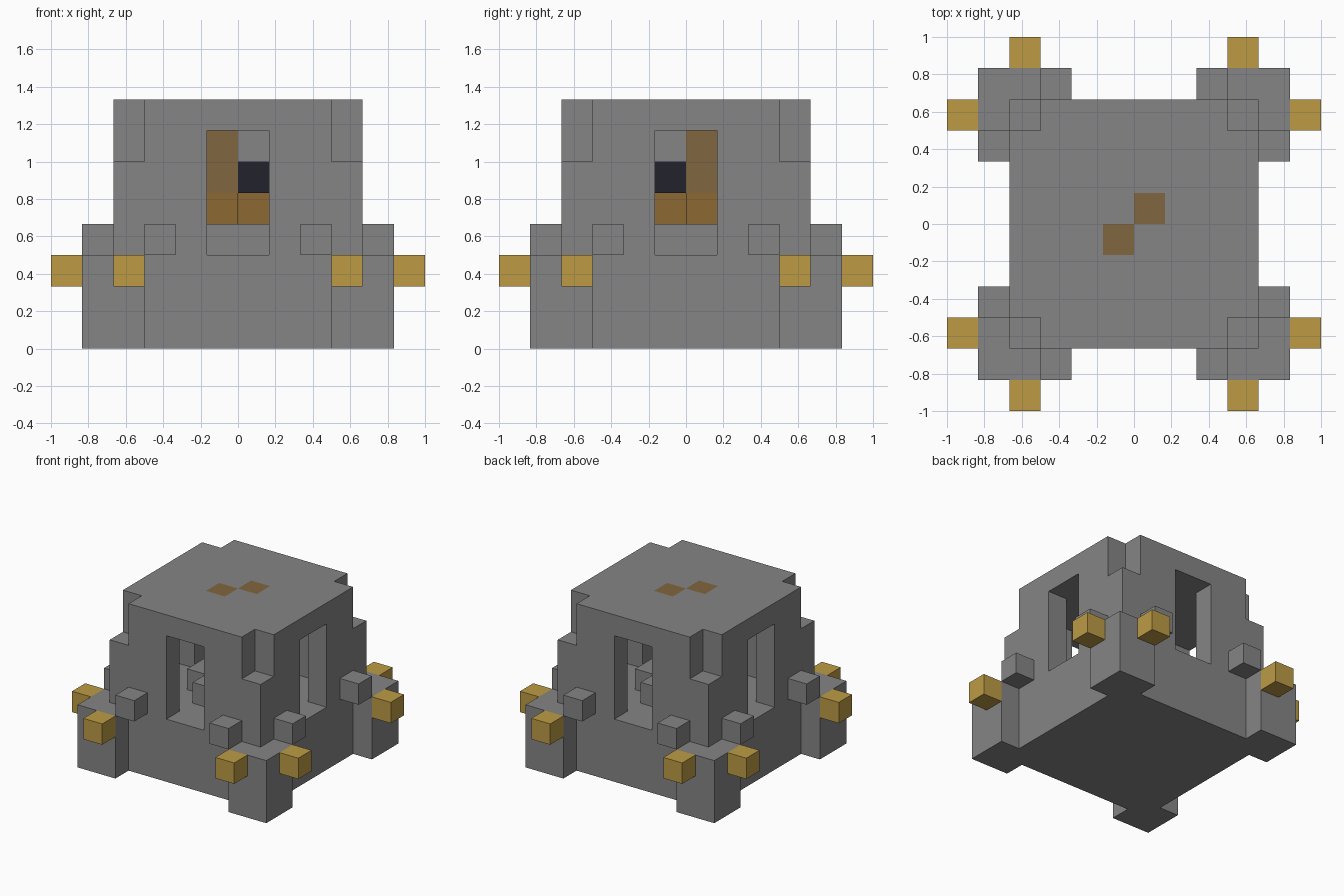
import bpy, bmesh
from itertools import product
from mathutils import Vector

if "Cube" in bpy.data.objects:
    bpy.data.objects.remove(bpy.data.objects["Cube"], do_unlink=True)

U = 1 / 6  # edge of one block


def material(name, rgb):
    m = bpy.data.materials.new(name)
    m.use_nodes = True
    m.diffuse_color = (*rgb, 1)
    m.node_tree.nodes["Principled BSDF"].inputs["Base Color"].default_value = (*rgb, 1)
    return m


STONE = material("stone grey", (0.235, 0.235, 0.235))
GOLD = material("gold", (0.51, 0.33, 0.06))
BROWN = material("wood brown", (0.216, 0.133, 0.05))
ORANGE = material("amber brown", (0.27, 0.138, 0.033))
DARK = material("dark core", (0.016, 0.016, 0.027))


def cells(x0, x1, y0, y1, z0, z1):
    """All unit blocks inside a box."""
    return set(product(range(x0, x1), range(y0, y1), range(z0, z1)))


def corners(group):
    """Repeat blocks in all four quadrants."""
    return {(x if sx else -1 - x, y if sy else -1 - y, z)
            for x, y, z in group for sx in (0, 1) for sy in (0, 1)}


def swap(group):
    """Add the copy mirrored across the diagonal."""
    return group | {(y, x, z) for x, y, z in group}


def half_turn(group):
    """Add the copy turned half way round the upright axis."""
    return group | {(-1 - x, -1 - y, z) for x, y, z in group}


def build(name, group, mat):
    """Make one object from the outer faces of a group of blocks."""
    bm = bmesh.new()
    for c in group:
        for axis, side in product(range(3), (0, 1)):
            near = list(c)
            near[axis] += 2 * side - 1
            if tuple(near) in group:
                continue
            a, b = Vector(), Vector()
            a[(axis + 1) % 3] = b[(axis + 2) % 3] = 1
            start = Vector(c)
            start[axis] += side
            quad = [start, start + a, start + a + b, start + b]
            if not side:
                quad.reverse()
            bm.faces.new([bm.verts.new(p * U) for p in quad])
    bmesh.ops.remove_doubles(bm, verts=bm.verts, dist=U / 100)
    mesh = bpy.data.meshes.new(name)
    bm.to_mesh(mesh)
    bm.free()
    mesh.materials.append(mat)
    bpy.context.collection.objects.link(bpy.data.objects.new(name, mesh))


# Inner pillars: two wooden ones on a diagonal, two dark ones between them
wood = half_turn(cells(0, 1, 0, 1, 5, 8))
amber = half_turn(cells(0, 1, 0, 1, 4, 5))
dark = half_turn(cells(0, 1, -1, 0, 5, 6))
hanger = half_turn(cells(0, 1, -1, 0, 6, 7))

# Hollow body with a window in each wall and stepped upper corners
body = cells(-4, 4, -4, 4, 0, 8)
body -= cells(-3, 3, -3, 3, 3, 7)
body -= swap(cells(-1, 1, -4, 4, 3, 7))
body -= corners(cells(3, 4, 3, 4, 6, 8))
body -= wood
# Corner feet
body |= corners(cells(3, 5, 3, 5, 0, 3))
# Cross-shaped pedestal and the blocks hanging from the roof
body |= swap(cells(-1, 1, -2, 2, 3, 4)) | hanger

build("body", body, STONE)
build("wall_studs", corners(swap(cells(2, 3, 4, 5, 3, 4))), STONE)
build("gold_studs", corners(swap(cells(3, 4, 5, 6, 2, 3))), GOLD)
build("wood_pillars", wood, BROWN)
build("amber_bases", amber, ORANGE)
build("dark_cores", dark, DARK)
